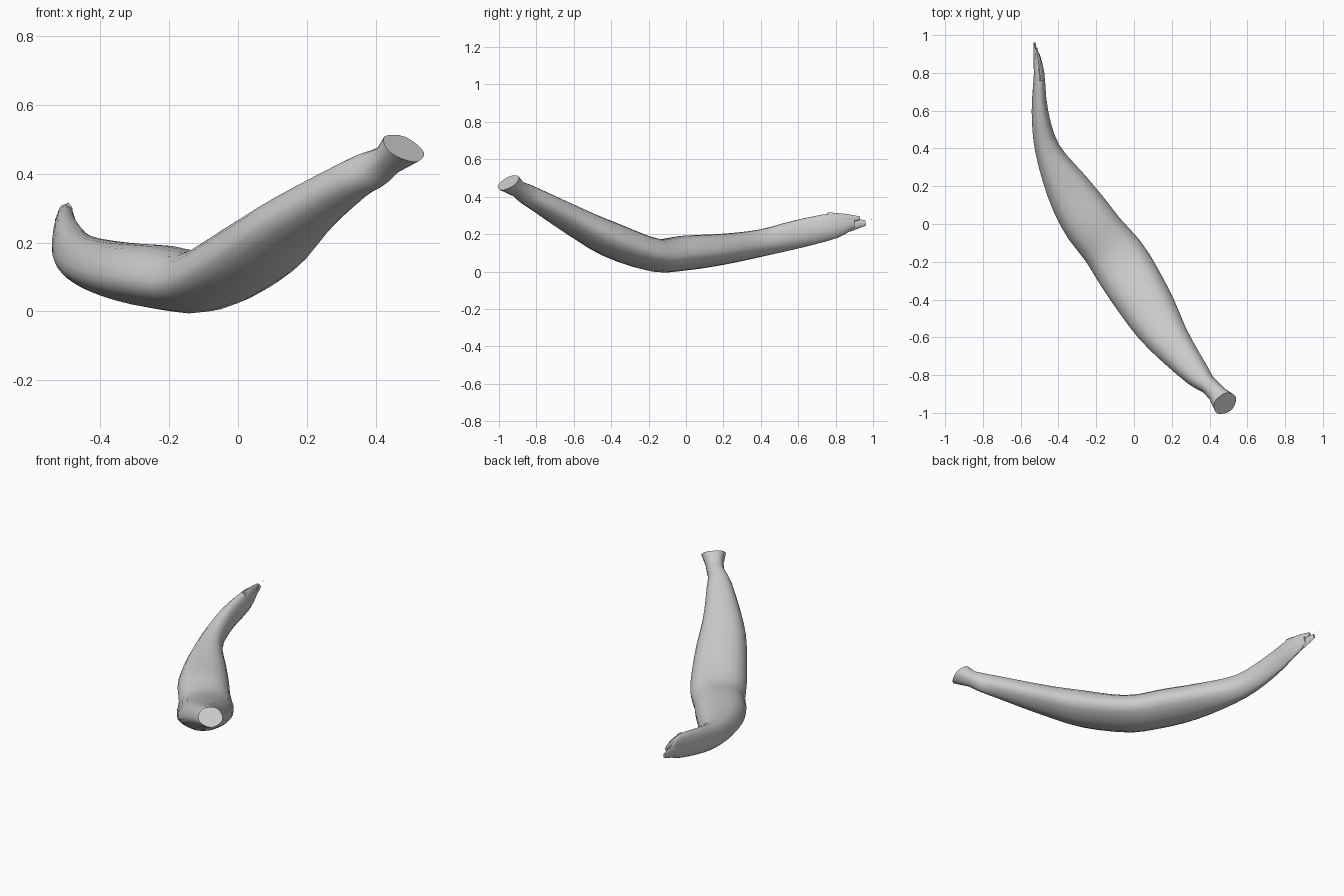
import bpy, bmesh, math
from mathutils import Vector

if "Cube" in bpy.data.objects:
    bpy.data.objects.remove(bpy.data.objects["Cube"])

UP = Vector((0, 0, 1))


def ring(bm, centre, tangent, half_w, half_h, sides, ridge):
    """Ridged oval ring of vertices square to the tangent."""
    t = tangent.normalized()
    side = t.cross(UP).normalized()
    up = side.cross(t)
    out = []
    for i in range(sides):
        a = 2 * math.pi * i / sides + math.pi / 2
        r = 1 + ridge * math.cos(5 * (a + math.pi / 2))
        out.append(bm.verts.new(centre + side * (r * half_w * math.cos(a)) + up * (r * half_h * math.sin(a))))
    return out


def smooth_stations(st, steps):
    """Catmull-Rom interpolation between stations."""
    out = []
    for i in range(len(st) - 1):
        p = [st[max(i - 1, 0)], st[i], st[i + 1], st[min(i + 2, len(st) - 1)]]
        for s in range(steps):
            u = s / steps
            out.append(tuple(0.5 * (2 * b + (c - a) * u + (2 * a - 5 * b + 4 * c - d) * u ** 2
                                    + (3 * b - a - 3 * c + d) * u ** 3) for a, b, c, d in zip(*p)))
    return out + [st[-1]]


def loft(name, stations, sides=20, ridge=0.025, end_normal=None, steps=1):
    """Skin rings through stations of (y, x_left, x_right, z_bottom, z_top)."""
    bm = bmesh.new()
    stations = smooth_stations(stations, steps)
    if end_normal:
        del stations[-steps + 1:-1]  # keep the tilted cap clear of its neighbours
    mids = [Vector(((a + b) / 2, y, (c + d) / 2)) for y, a, b, c, d in stations]
    n = len(mids)
    rings = []
    for i, (y, a, b, c, d) in enumerate(stations):
        t = (mids[min(i + 1, n - 1)] - mids[max(i - 1, 0)]).normalized()
        flat = math.hypot(t.x, t.y)
        w = (b - a) / 2 * abs(t.y) / flat
        h = (d - c) / 2 * flat
        if i == n - 1 and end_normal:
            t, w, h = Vector(end_normal), 0.067, 0.062
        rings.append(ring(bm, mids[i], t, w, h, sides, ridge))
    for r0, r1 in zip(rings, rings[1:]):
        for k in range(sides):
            j = (k + 1) % sides
            bm.faces.new((r0[k], r0[j], r1[j], r1[k]))
    bm.faces.new(rings[0])
    bm.faces.new(rings[-1])
    bmesh.ops.recalc_face_normals(bm, faces=bm.faces)
    mesh = bpy.data.meshes.new(name)
    bm.to_mesh(mesh)
    bm.free()
    obj = bpy.data.objects.new(name, mesh)
    bpy.context.collection.objects.link(obj)
    bpy.ops.object.select_all(action='DESELECT')
    obj.select_set(True)
    bpy.context.view_layer.objects.active = obj
    bpy.ops.object.shade_smooth_by_angle(angle=math.radians(45))
    return obj


# Main curved peel, from flattened tail to cut stalk
loft("peel_body", [
    (0.90, -0.532, -0.500, 0.235, 0.285),
    (0.80, -0.530, -0.475, 0.180, 0.315),
    (0.60, -0.542, -0.455, 0.125, 0.280),
    (0.40, -0.530, -0.390, 0.080, 0.228),
    (0.20, -0.490, -0.225, 0.038, 0.205),
    (0.00, -0.405, -0.055, 0.008, 0.195),
    (-0.17, -0.280, 0.090, 0.000, 0.178),
    (-0.40, -0.120, 0.220, 0.070, 0.268),
    (-0.60, 0.035, 0.315, 0.188, 0.355),
    (-0.80, 0.245, 0.430, 0.320, 0.448),
    (-0.87, 0.345, 0.480, 0.365, 0.480),
    (-0.95, 0.418, 0.545, 0.440, 0.510),
], end_normal=(0.42, -0.48, 0.77), steps=3)

# Ragged strips at the torn tail
loft("tail_strip_upper", [
    (0.93, -0.525, -0.512, 0.275, 0.295),
    (0.86, -0.522, -0.490, 0.255, 0.308),
    (0.76, -0.510, -0.478, 0.230, 0.317),
], sides=8, ridge=0)
loft("tail_strip_middle", [
    (0.96, -0.533, -0.522, 0.245, 0.275),
    (0.88, -0.533, -0.505, 0.215, 0.285),
    (0.74, -0.528, -0.480, 0.180, 0.280),
], sides=8, ridge=0)

# Tiny loose fibre beyond the tail
loft("tail_fibre", [
    (1.00, -0.530, -0.529, 0.280, 0.281),
    (0.99, -0.530, -0.528, 0.279, 0.281),
], sides=4, ridge=0)
